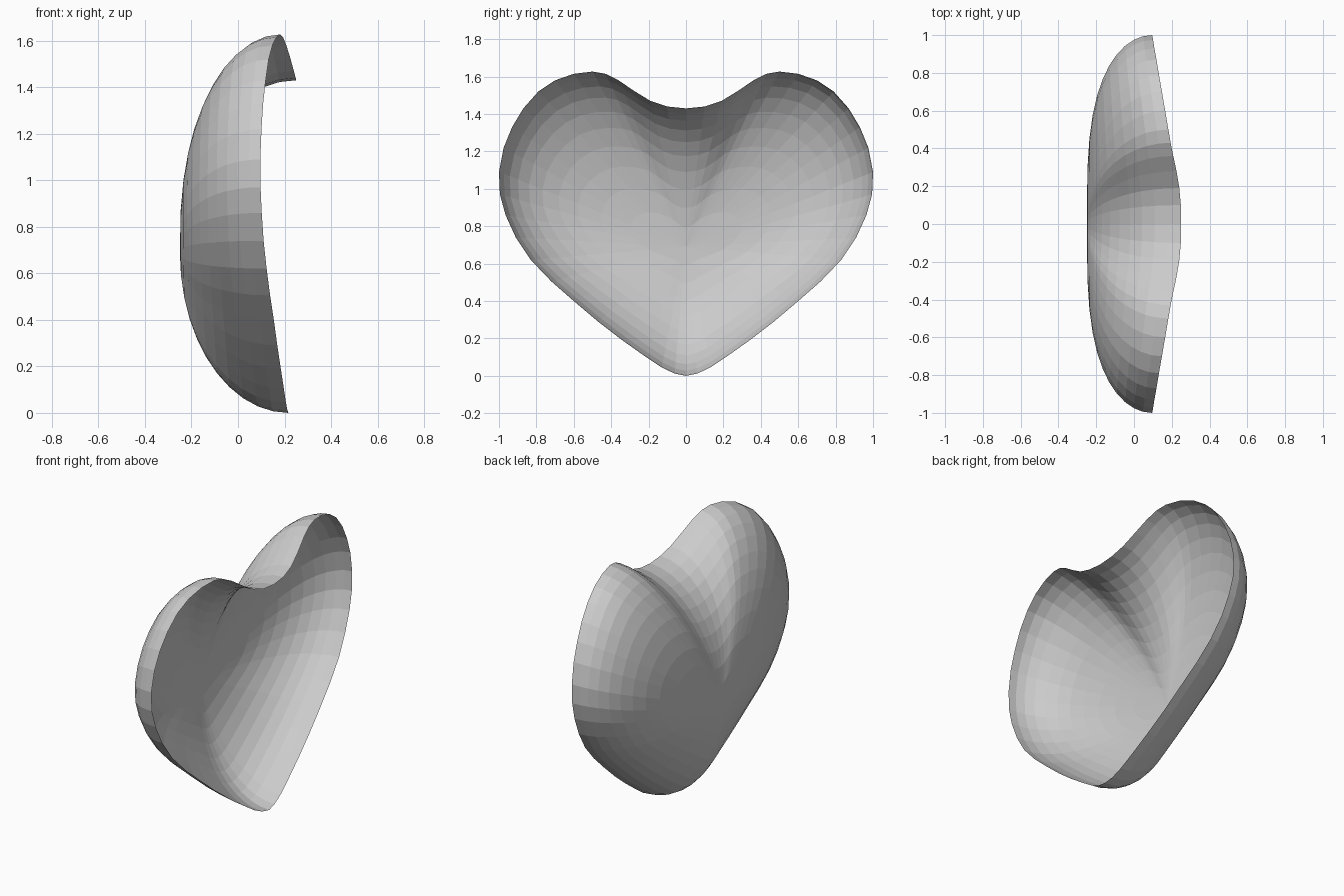
import bpy, bmesh, math

if "Cube" in bpy.data.objects:
    bpy.data.objects.remove(bpy.data.objects["Cube"])

# Half of the heart-shaped rim, from notch to bottom tip: (y, z, x of rim)
RIM = [(0, 1.43, .25), (.1, 1.44, .248), (.19, 1.47, .24), (.28, 1.525, .225),
       (.36, 1.58, .208), (.43, 1.615, .194), (.5, 1.627, .182), (.6, 1.615, .165),
       (.7, 1.58, .148), (.79, 1.52, .132), (.87, 1.43, .119), (.93, 1.33, .108),
       (.975, 1.22, .101), (1, 1.09, .096), (.995, .97, .097), (.965, .86, .102),
       (.91, .74, .11), (.83, .62, .123), (.72, .505, .138), (.6, .4, .154),
       (.47, .29, .169), (.34, .19, .184), (.22, .105, .197), (.13, .045, .206),
       (.06, .012, .212), (0, 0, .217)]
BACK, MID_Z, RINGS = -.25, .69, 11


def shell_point(bm, rim, i):
    """Point on the curved section running from the rim to the back."""
    y, z, x = rim
    a = math.pi / 2 * (1 - i / RINGS)
    power = 2 + 1.2 * y ** 3          # fuller section at the sides
    s = math.sin(a) ** (2 / power)
    return bm.verts.new((BACK + (x - BACK) * (1 - math.cos(a)),
                         y * s, MID_Z + (z - MID_Z) * s))


# Open heart shell: rings shrinking towards the back
bm = bmesh.new()
rings = [[shell_point(bm, r, i) for r in RIM] for i in range(RINGS)]
for outer, inner in zip(rings, rings[1:]):
    for k in range(len(RIM) - 1):
        bm.faces.new((outer[k], outer[k + 1], inner[k + 1], inner[k]))

# Back centre
centre = bm.verts.new((BACK, 0, MID_Z))
last = rings[-1]
for k in range(len(RIM) - 1):
    bm.faces.new((last[k], last[k + 1], centre))

# Normals point away from the hollow side
bm.normal_update()
if sum(f.normal.x * f.calc_area() for f in bm.faces) > 0:
    bmesh.ops.reverse_faces(bm, faces=bm.faces[:])

mesh = bpy.data.meshes.new("heart_bowl")
bm.to_mesh(mesh)
bm.free()
bowl = bpy.data.objects.new("heart_bowl", mesh)
bpy.context.collection.objects.link(bowl)

# Other half
mirror = bowl.modifiers.new("mirror", 'MIRROR')
mirror.use_axis = (False, True, False)
mirror.use_clip = True
mirror.merge_threshold = .0005
